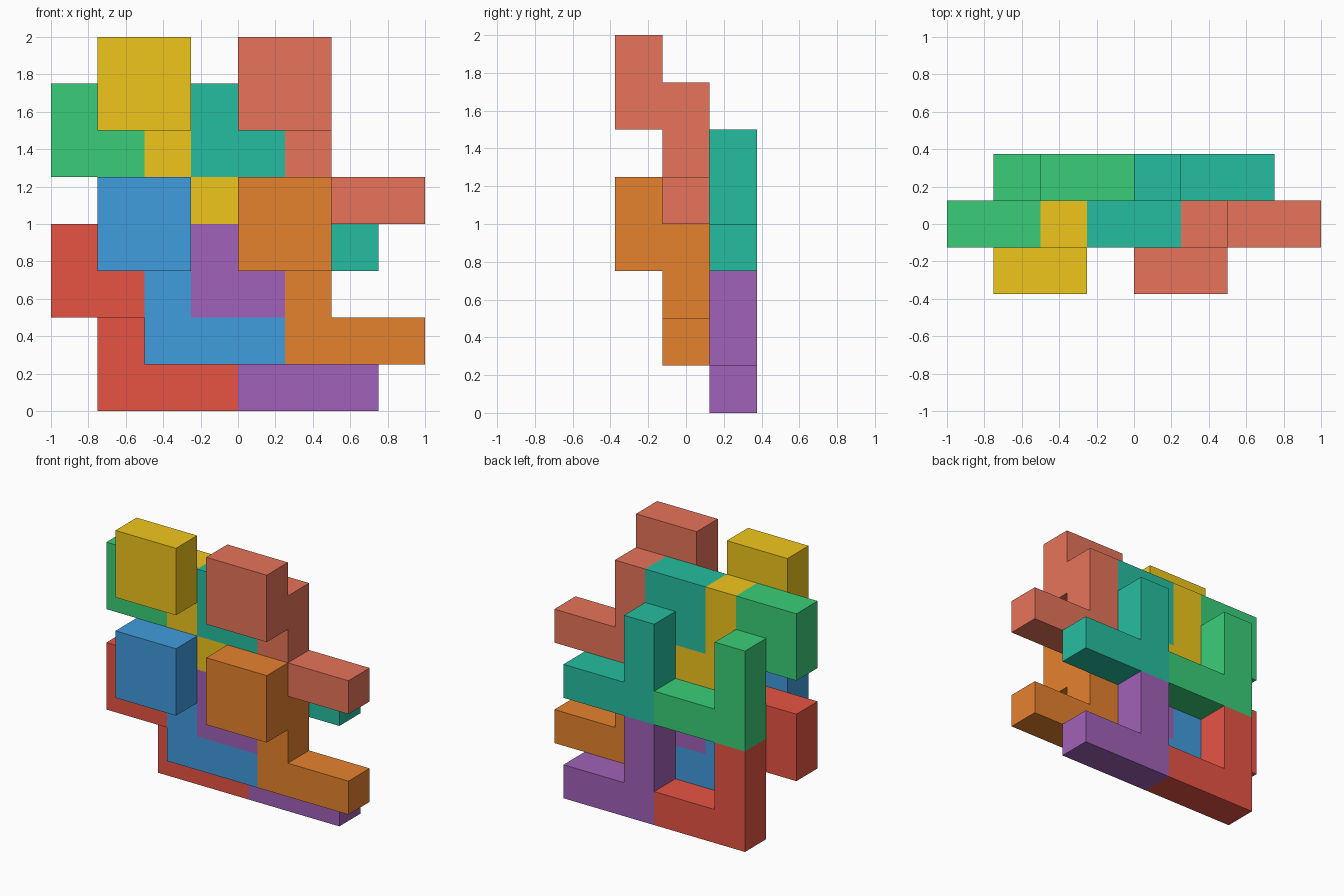
import bpy, bmesh
from math import radians

if "Cube" in bpy.data.objects:
    bpy.data.objects.remove(bpy.data.objects["Cube"])

U = 0.25  # cube unit

# One interlocking piece: an L in the rear plane plus a 2x2 block one layer forward
CELLS = {(0, 0, 0), (1, 0, 0), (2, 0, 0), (0, 0, 1), (0, 0, 2)}
CELLS |= {(x, -1, z) for x in (-1, 0) for z in (2, 3)}


def piece_mesh():
    bm = bmesh.new()
    for c in CELLS:
        for axis in range(3):
            for side in (0, 1):
                n = list(c)
                n[axis] += 2 * side - 1
                if tuple(n) in CELLS:
                    continue  # no faces between joined cubes
                a, b = (axis + 1) % 3, (axis + 2) % 3
                ring = []
                for i, j in ((0, 0), (1, 0), (1, 1), (0, 1)):
                    p = list(c)
                    p[axis] += side
                    p[a] += i
                    p[b] += j
                    ring.append(bm.verts.new([v * U for v in p]))
                bm.faces.new(ring if side else ring[::-1])
    bmesh.ops.remove_doubles(bm, verts=bm.verts, dist=1e-4)
    bmesh.ops.dissolve_limit(bm, angle_limit=radians(1),
                             verts=bm.verts, edges=bm.edges)
    me = bpy.data.meshes.new("piece")
    bm.to_mesh(me)
    bm.free()
    return me


def linear(v):
    v /= 255
    return v / 12.92 if v <= 0.04045 else ((v + 0.055) / 1.055) ** 2.4


# Colours for each (column, layer, row)
COLOURS = {
    (0, 0, 0): ("red", (231, 84, 68)),
    (0, 1, 0): ("blue", (64, 156, 222)),
    (1, 0, 0): ("purple", (161, 97, 184)),
    (1, 1, 0): ("orange", (230, 130, 46)),
    (0, 0, 1): ("green", (58, 206, 120)),
    (0, 1, 1): ("yellow", (240, 198, 28)),
    (1, 0, 1): ("teal", (38, 190, 160)),
    (1, 1, 1): ("coral", (231, 116, 90)),
}

# Pieces repeat every three units across and up; the front layer steps one unit diagonally
base = piece_mesh()
for (col, layer, row), (name, rgb) in COLOURS.items():
    mat = bpy.data.materials.new(name)
    mat.diffuse_color = (*map(linear, rgb), 1)
    mat.use_nodes = True
    mat.node_tree.nodes["Principled BSDF"].inputs["Base Color"].default_value = mat.diffuse_color
    me = base.copy()
    me.materials.append(mat)
    ob = bpy.data.objects.new(name + "_piece", me)
    ob.location = (-0.75 + U * (3 * col + layer),
                   0.125 - U * layer,
                   U * (3 * row + layer))
    bpy.context.collection.objects.link(ob)
bpy.data.meshes.remove(base)
